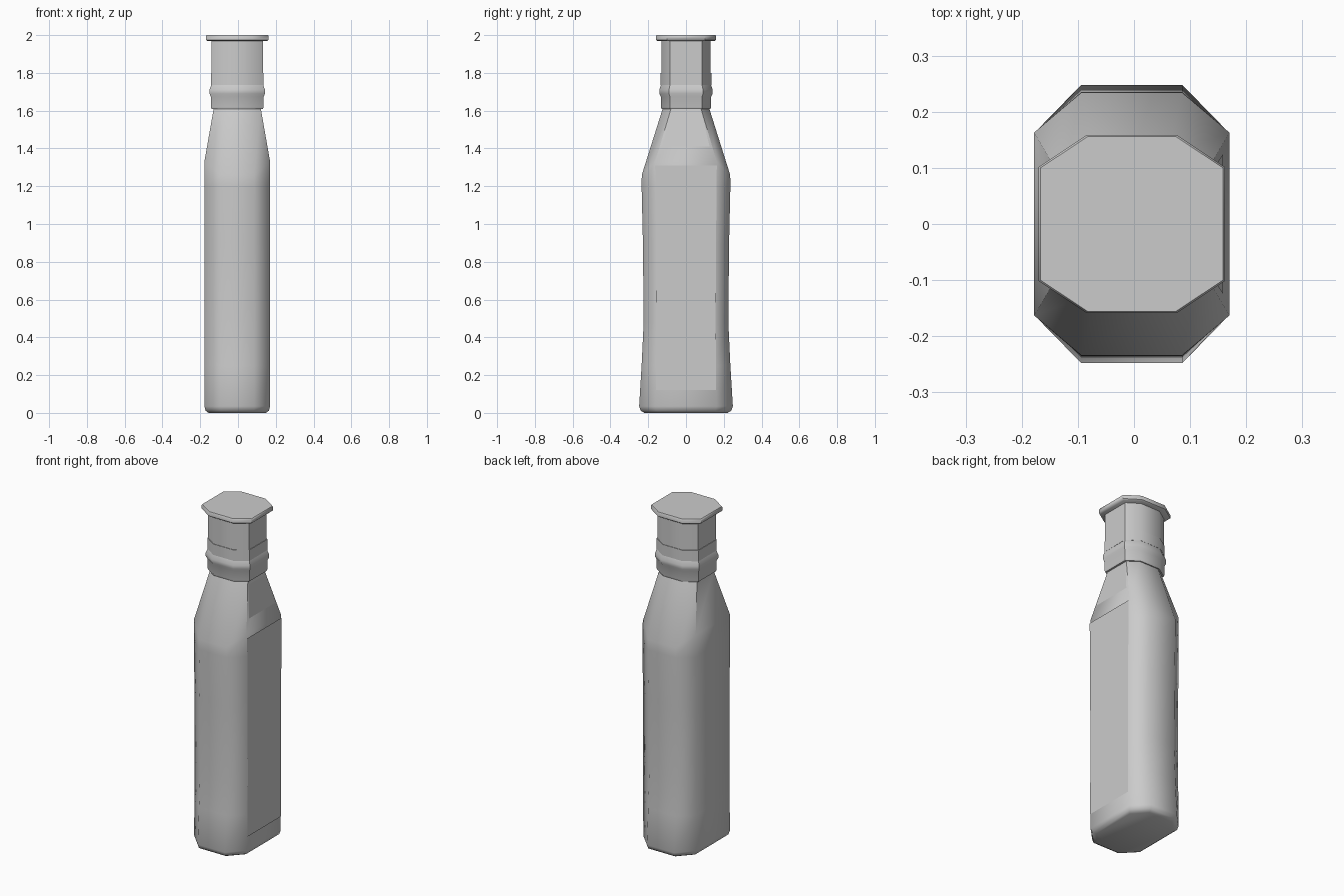
import bpy, math

if "Cube" in bpy.data.objects:
    bpy.data.objects.remove(bpy.data.objects["Cube"])

CX = -0.004  # body axis; the side labels stand proud on +x


def make_object(name, verts, faces, angle=50):
    mesh = bpy.data.meshes.new(name)
    mesh.from_pydata(verts, [], faces)
    mesh.update()
    ob = bpy.data.objects.new(name, mesh)
    bpy.context.collection.objects.link(ob)
    bpy.ops.object.select_all(action='DESELECT')
    ob.select_set(True)
    bpy.context.view_layer.objects.active = ob
    bpy.ops.object.shade_smooth_by_angle(angle=math.radians(angle))
    return ob


def octagon(hx, hy, fx, fy, z_side, z_end):
    """Chamfered rectangle; fx, fy are half lengths of the flats."""
    pts = [(hx, -fy, z_side), (hx, fy, z_side), (fx, hy, z_end), (-fx, hy, z_end),
           (-hx, fy, z_side), (-hx, -fy, z_side), (-fx, -hy, z_end), (fx, -hy, z_end)]
    return [(x + CX, y, z) for x, y, z in pts]


def loft(name, rings, angle=50):
    verts = [p for r in rings for p in octagon(*r)]
    faces = [(8*k + i, 8*k + (i+1) % 8, 8*k + 8 + (i+1) % 8, 8*k + 8 + i)
             for k in range(len(rings) - 1) for i in range(8)]
    top = 8 * (len(rings) - 1)
    faces += [tuple(range(7, -1, -1)), tuple(range(top, top + 8))]
    return make_object(name, verts, faces, angle)


def upper(z, hx, hy):
    return (hx, hy, hx * 0.48, hy * 0.64, z, z)


# Glass body: bevelled base, slight waist, shoulder and neck
loft("bottle_body", [
    (0.152, 0.220, 0.078, 0.140, 0.0, 0.0),
    (0.168, 0.240, 0.087, 0.156, 0.012, 0.012),
    (0.174, 0.248, 0.090, 0.162, 0.035, 0.035),
    (0.174, 0.235, 0.090, 0.159, 0.25, 0.25),
    (0.174, 0.224, 0.090, 0.157, 0.48, 0.48),
    (0.174, 0.228, 0.090, 0.159, 0.90, 0.90),
    (0.174, 0.235, 0.090, 0.163, 1.20, 1.20),
    (0.174, 0.234, 0.090, 0.163, 1.33, 1.26),
    (0.124, 0.122, 0.062, 0.078, 1.615, 1.615),
])

# Collar with a bulging band
loft("collar", [upper(1.61, 0.136, 0.130), upper(1.62, 0.140, 0.133),
                upper(1.675, 0.140, 0.133), upper(1.69, 0.147, 0.141),
                upper(1.71, 0.147, 0.141), upper(1.735, 0.138, 0.133)])

# Cap ring and cap
loft("cap_ring", [upper(1.735, 0.139, 0.134), upper(1.80, 0.139, 0.134)])
loft("cap", [upper(1.80, 0.136, 0.131), upper(1.972, 0.136, 0.131)])
loft("cap_lip", [upper(1.968, 0.158, 0.150), upper(1.975, 0.166, 0.159),
                 upper(1.995, 0.166, 0.159), upper(2.0, 0.163, 0.156)])


def label(name, rows):
    """Thin strip on the +x side; rows are (x, half width, z)."""
    verts = [(x, s * w, z) for x, w, z in rows for s in (-1, 1)]
    faces = [(2*k, 2*k + 1, 2*k + 3, 2*k + 2) for k in range(len(rows) - 1)]
    make_object(name, verts, faces)


# Side label and neck label
label("side_label", [(0.175, 0.160, 0.12), (0.175, 0.157, 0.48),
                     (0.175, 0.159, 0.90), (0.175, 0.163, 1.31)])
label("neck_label", [(0.159, 0.125, 1.41), (0.128, 0.080, 1.59)])
